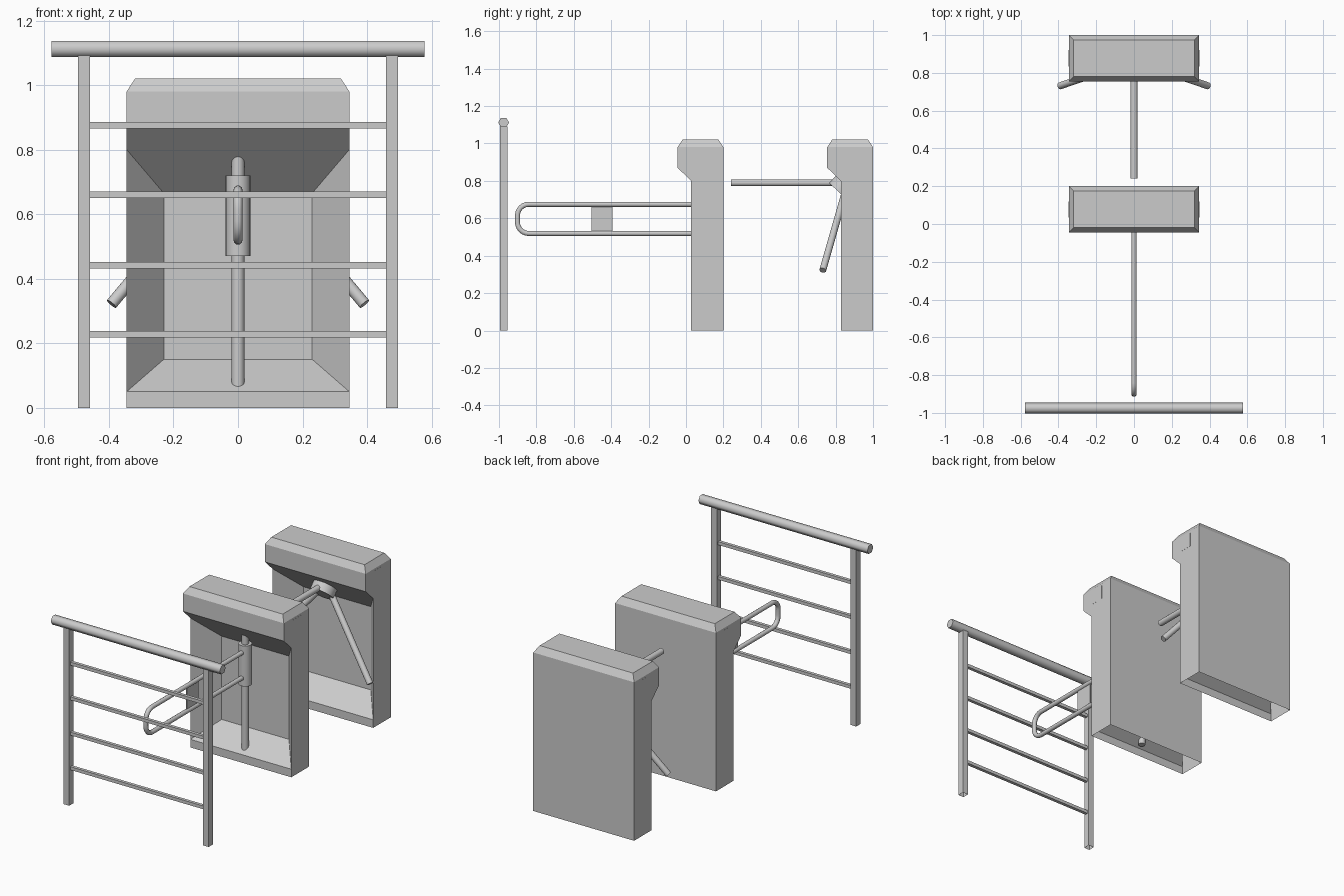
import bpy, bmesh, math
from mathutils import Vector

if "Cube" in bpy.data.objects:
    bpy.data.objects.remove(bpy.data.objects["Cube"])


def finish(name, bm, smooth=False):
    bmesh.ops.recalc_face_normals(bm, faces=bm.faces[:])
    me = bpy.data.meshes.new(name)
    bm.to_mesh(me)
    bm.free()
    ob = bpy.data.objects.new(name, me)
    bpy.context.collection.objects.link(ob)
    if smooth:
        bpy.ops.object.select_all(action='DESELECT')
        ob.select_set(True)
        bpy.context.view_layer.objects.active = ob
        bpy.ops.object.shade_smooth_by_angle(angle=math.radians(61))
    return ob


def box(name, lo, hi, open_axis=None):
    """Box between two corners; optionally drop the faces across one axis."""
    lo, hi = Vector(lo), Vector(hi)
    bm = bmesh.new()
    bmesh.ops.create_cube(bm, size=1)
    for v in bm.verts:
        v.co = Vector((lo[i] + (v.co[i] + 0.5) * (hi[i] - lo[i]) for i in range(3)))
    if open_axis is not None:
        bm.normal_update()
        ends = [f for f in bm.faces if abs(f.normal[open_axis]) > 0.9]
        bmesh.ops.delete(bm, geom=ends, context='FACES')
    return finish(name, bm)


def rod(name, a, b, r, sides=20):
    a, b = Vector(a), Vector(b)
    bm = bmesh.new()
    bmesh.ops.create_cone(bm, cap_ends=True, segments=sides, radius1=r, radius2=r,
                          depth=(b - a).length)
    rot = Vector((0, 0, 1)).rotation_difference(b - a).to_matrix().to_4x4()
    bmesh.ops.transform(bm, matrix=rot, verts=bm.verts)
    bmesh.ops.translate(bm, vec=(a + b) / 2, verts=bm.verts)
    return finish(name, bm, True)


def cabinet(name, dy):
    """Open-bottomed housing with overhanging head and sloped front recess."""
    W, back, front, head, deep = 0.345, 0.2, 0.028, -0.045, 0.169
    c = 0.026
    side = {'b0': (W, back, 0), 'f0': (W, front, 0), 'lip': (W, front, 0.05),
            'neck': (W, front, 0.80), 'h0': (W, head, 0.87), 'h1': (W, head, 0.98),
            'b1': (W, back, 0.98), 'th': (W - c, head + c, 1.02),
            'tb': (W - c, back - c, 1.02), 'pl': (0.23, deep, 0.15),
            'ph': (0.23, deep, 0.665)}
    bm = bmesh.new()
    R = {k: bm.verts.new((x, y + dy, z)) for k, (x, y, z) in side.items()}
    L = {k: bm.verts.new((-x, y + dy, z)) for k, (x, y, z) in side.items()}
    # faces that exist once per side
    for S in (R, L):
        for keys in ('b0 f0 lip neck h0 h1 b1', 'h1 th tb b1', 'lip neck ph pl'):
            bm.faces.new([S[k] for k in keys.split()])
    # faces spanning left to right
    for p, q in (('b0', 'b1'), ('b1', 'tb'), ('tb', 'th'), ('th', 'h1'), ('h1', 'h0'),
                 ('ph', 'pl'), ('pl', 'lip'), ('lip', 'f0')):
        bm.faces.new([L[p], R[p], R[q], L[q]])
    bm.faces.new([R['h0'], R['neck'], R['ph'], L['ph'], L['neck'], L['h0']])
    finish(name, bm)
    # indicator plates on both head sides
    for tag, s in (('left', -1), ('right', 1)):
        x = sorted((s * (W - 0.001), s * (W + 0.0006)))
        box(f'{name}_{tag}_plate', (x[0], dy + 0.035, 0.88), (x[1], dy + 0.12, 0.967))


# barrier fence
FY = -0.975
for tag, s in (('left', -1), ('right', 1)):
    post = box(f'fence_{tag}_post', (s * 0.477 - 0.019, FY - 0.02, 0),
               (s * 0.477 + 0.019, FY + 0.02, 1.092), 2)
for i, z in enumerate((0.228, 0.442, 0.66, 0.875)):
    box(f'fence_rail_{i + 1}', (-0.46, FY - 0.01, z - 0.01), (0.46, FY + 0.01, z + 0.01), 0)
handrail = rod('fence_handrail', (-0.578, FY, 1.112), (0.578, FY, 1.112), 0.029, 6)

# two housings
cabinet('gate_cabinet', 0)
cabinet('turnstile_cabinet', 0.8)

# swing gate pivot
PY = 0.071
rod('gate_pivot_pole', (0, PY, 0.05), (0, PY, 0.80), 0.02)
rod('gate_pivot_sleeve', (0, PY, 0.47), (0, PY, 0.72), 0.038, 24)

# swing gate loop, a bent tube
z_low, z_high, y_end, cr = 0.519, 0.675, -0.901, 0.06
path = [(0, PY, z_high)]
for cz, a0 in ((z_high - cr, 90), (z_low + cr, 180)):
    for i in range(7):
        a = math.radians(a0 + 15 * i)
        path.append((0, y_end + cr + cr * math.cos(a), cz + cr * math.sin(a)))
path.append((0, PY, z_low))
cu = bpy.data.curves.new('gate_loop', 'CURVE')
cu.dimensions = '3D'
cu.bevel_depth = 0.014
cu.bevel_resolution = 3
sp = cu.splines.new('POLY')
sp.points.add(len(path) - 1)
for p, co in zip(sp.points, path):
    p.co = (*co, 1)
sp.use_smooth = True
bpy.context.collection.objects.link(bpy.data.objects.new('gate_loop', cu))
box('gate_sign_panel', (-0.003, -0.505, z_low), (0.003, -0.392, z_high))

# tripod hub on the sloped underside of the head
axis = Vector((0, -0.69, -0.724)).normalized()
seat = Vector((0, 0.85, 0.775))
rod('tripod_hub', seat - axis * 0.01, seat + axis * 0.048, 0.072, 24)

# three arms, 120 degrees apart around the hub axis
centre = Vector((0, 0.865, 0.79))
forward = Vector((0, -1, 0))
for i, tag in enumerate(('front', 'left', 'right')):
    d = forward.copy()
    from_axis = d.project(axis)
    perp = d - from_axis
    ang = math.radians(120 * i)
    d = from_axis + perp * math.cos(ang) + axis.cross(perp) * math.sin(ang)
    rod(f'tripod_{tag}_arm', centre + d * 0.05, centre + d * 0.625, 0.0185)
